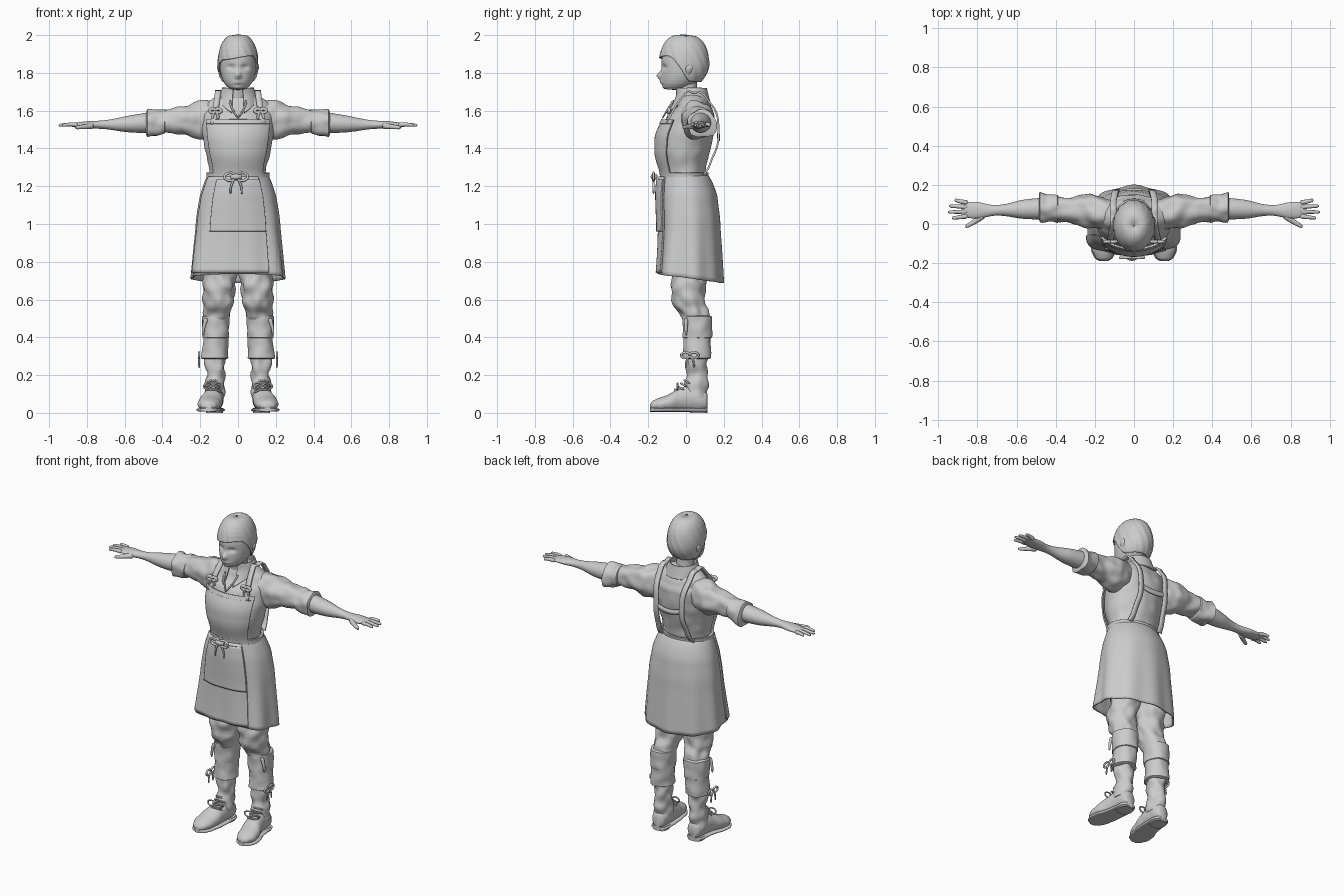
import bpy, bmesh
from math import sin, cos, pi, tau, exp, radians, remainder, copysign
from mathutils import Vector, noise

if "Cube" in bpy.data.objects:
    bpy.data.objects.remove(bpy.data.objects["Cube"])

clay = bpy.data.materials.new("clay_grey")
clay.use_nodes = True
clay.diffuse_color = (.6, .6, .6, 1)
clay.node_tree.nodes["Principled BSDF"].inputs["Base Color"].default_value = clay.diffuse_color
FRONT = -pi / 2
UP = Vector((0, 0, 1))
SIDE = Vector((1, 0, 0))
DEPTH = Vector((0, 1, 0))


def build(name, rows, closed=True, mirror=False, thickness=0):
    """Bridge rows of points into a smooth surface object."""
    bm = bmesh.new()
    rings = [[bm.verts.new(p) for p in row] for row in rows]
    for lower, upper in zip(rings, rings[1:]):
        quads = list(zip(lower, lower[1:], upper[1:], upper))
        if closed:
            quads.append((lower[-1], lower[0], upper[0], upper[-1]))
        for quad in quads:
            bm.faces.new(quad)
    if closed:
        bm.faces.new(rings[0])
        bm.faces.new(rings[-1])
    bmesh.ops.remove_doubles(bm, verts=bm.verts, dist=.0001)
    bmesh.ops.recalc_face_normals(bm, faces=bm.faces)
    mesh = bpy.data.meshes.new(name)
    bm.to_mesh(mesh)
    bm.free()
    mesh.materials.append(clay)
    mesh.shade_smooth()
    mesh.set_sharp_from_angle(angle=radians(50))
    part = bpy.data.objects.new(name, mesh)
    bpy.context.collection.objects.link(part)
    if thickness:
        solid = part.modifiers.new("thickness", 'SOLIDIFY')
        solid.thickness, solid.offset = thickness, 0
    if mirror:
        part.modifiers.new("mirror", 'MIRROR')


def section(keys, t):
    """Smooth interpolation of keys (t, values...) at t."""
    k = max(i for i in range(len(keys) - 1) if i == 0 or keys[i][0] <= t)
    start, end = keys[k], keys[k + 1]
    before, after = keys[max(k - 1, 0)], keys[min(k + 2, len(keys) - 1)]
    f = (t - start[0]) / (end[0] - start[0])
    weight = f * f * (3 - 2 * f)
    values = []
    for p, a, b, q in list(zip(before, start, end, after))[1:]:
        rise_a = (b - p) / (end[0] - before[0])
        rise_b = (q - a) / (after[0] - start[0])
        values.append((a + rise_a * (t - start[0])) * (1 - weight) + (b + rise_b * (t - end[0])) * weight)
    return values


def point(keys, t, angle, off=0, axis='z', power=1, wrinkle=0):
    """Point on an oval body; power below one makes it boxier."""
    ca, cb, ra, rb = section(keys, t)
    u, v = (copysign(abs(w) ** power, w) for w in (cos(angle), sin(angle)))

    def place(grow):
        p, q = ca + max(ra + grow, .002) * u, cb + max(rb + grow, .002) * v
        return Vector({'x': (t, p, q), 'y': (p, t, q), 'z': (p, q, t)}[axis])
    return place(off + wrinkle * noise.noise(place(0) * 17))


def loft(name, keys, mirror=False, sides=48, steps=8, warp=None, rim=0, **style):
    spans = list(zip(keys, keys[1:]))
    levels = [a[0] + (b[0] - a[0]) * i / steps for a, b in spans for i in range(steps)] + [keys[-1][0]]
    stops = [(t, 0) for t in levels]
    if rim:
        stops = [(levels[0] - rim / 2, -rim)] + stops + [(levels[-1] + rim / 2, -rim)]
    rows = [[point(keys, t, tau * i / sides, grow, **style) for i in range(sides)] for t, grow in stops]
    build(name, [[warp(p) for p in row] for row in rows] if warp else rows, mirror=mirror)


def patch(name, keys, low, high, half, off, middle=FRONT, thickness=.008, cols=96, levels=24):
    """Cloth lying over a body, reaching half an angle each way from its middle."""
    rows = []
    for j in range(levels + 1):
        row = []
        for i in range(cols + 1):
            angle = middle + half * (2 * i / cols - 1)
            bottom = low(angle) if callable(low) else low
            t = bottom + (high - bottom) * j / levels
            row.append(point(keys, t, angle, off(angle, t) if callable(off) else off))
        rows.append(row)
    build(name, rows, False, thickness=thickness)


def curve(points, steps=6):
    keys = [(i, *p) for i, p in enumerate(points)]
    return [Vector(section(keys, i / steps)) for i in range((len(points) - 1) * steps + 1)]


def tube(name, points, start, end, mirror=False, sides=10):
    path = curve(points)
    rows, turn, last = [], None, None
    for i, p in enumerate(path):
        way = (path[min(i + 1, len(path) - 1)] - path[max(i - 1, 0)]).normalized()
        turn = last.rotation_difference(way) @ turn if last else way.to_track_quat('Z', 'Y')
        last = way
        r = start + (end - start) * i / (len(path) - 1)
        if p in (path[0], path[-1]):
            r *= .6
        rows.append([p + turn @ Vector((r * cos(tau * k / sides), r * sin(tau * k / sides), 0))
                     for k in range(sides)])
    build(name, rows, mirror=mirror)


def ribbon(name, points, side, mirror=False):
    build(name, [[p - side, p, p + side] for p in curve(points)], False, mirror, .01)


def bow(name, centre, across, size, radius, mirror=False):
    c = Vector(centre)
    for reach in (across * size, -across * size):
        turns = [tau * i / 8 for i in range(9)]
        tube(name + "_loop", [c + reach * (1 - cos(a)) / 2 + UP * size * sin(a) / 3 for a in turns],
             radius, radius, mirror)
        tube(name + "_tail", [c, c + reach * .4 - UP * size * .7, c + reach * .5 - UP * size * 1.5],
             radius, radius * .7, mirror)


def egg(grow):
    """Head shape, with the jaw carried forward."""
    keys = []
    for i in range(17):
        a = pi * (i / 16 - .5)
        r = max(cos(a), 0) ** .7 * grow
        keys.append((1.85 + .14 * grow * sin(a), 0, -.01 - .05 * max(0, -sin(a)) ** 2, .096 * r, .12 * r))
    return keys


# Head
def bump(p, x, z, width, height):
    return exp(-((abs(p.x) - x) / width) ** 2 - ((p.z - z) / height) ** 2)


def face(p):
    if p.y < -.03:
        p.y += .014 * bump(p, .036, 1.83, .022, .014) - .025 * bump(p, 0, 1.785, .015, .02)
        p.y -= .008 * bump(p, 0, 1.75, .025, .01) + .006 * bump(p, 0, 1.72, .03, .01)
    return p


def hairline(angle):
    ahead = -sin(angle)
    f = min(max((ahead + .5) / 1.2, 0), 1)
    return 1.755 + .125 * f * f * (3 - 2 * f) + .02 * cos(angle) * max(ahead, 0)


loft("head", egg(1), sides=96, steps=4, warp=face)
hair = egg(1.07)
patch("hair", hair, hairline, hair[-1][0], pi, lambda a, t: .0015 * sin(a * 15 + t * 60) * min(1, (2 - t) * 8))
loft("ear", [(1.785, .09, .01, .005, .005), (1.825, .1, .015, .01, .02), (1.845, .1, .02, .004, .006)], True)
loft("neck", [(1.6, 0, .03, .07, .07), (1.66, 0, .015, .054, .054), (1.77, 0, 0, .053, .056)])

# Shirt with open collar and rolled sleeves
torso = [(1.2, 0, -.01, .165, .12), (1.26, 0, -.01, .147, .11), (1.4, 0, -.01, .175, .14),
         (1.55, 0, .02, .19, .13), (1.61, 0, .035, .178, .1), (1.66, 0, .035, .14, .075), (1.7, 0, .03, .06, .05)]
loft("shirt", torso, sides=64, wrinkle=.006)
loft("sleeve", [(.1, .045, 1.57, .07, .08), (.2, .06, 1.55, .085, .1), (.3, .07, 1.55, .072, .075),
                (.43, .08, 1.54, .06, .06)], True, axis='x', wrinkle=.014)
loft("rolled_cuff", [(.39, .08, 1.54, .07, .067), (.48, .085, 1.53, .076, .074)], True, axis='x',
     wrinkle=.014, rim=.012)
collar = [(1.56, 0, .01, .105, .14), (1.65, 0, .03, .098, .09), (1.73, 0, .025, .072, .075)]
patch("collar", collar, lambda a: 1.645 - .065 * max(0, -sin(a)) ** 3, 1.72, pi - .3, .004, middle=-FRONT)
tube("shirt_opening", [(.045, -.065, 1.655), (.03, -.095, 1.61), (0, -.125, 1.56)], .006, .004, True)

# Forearms and hands
loft("forearm", [(.43, .08, 1.54, .056, .056), (.57, .075, 1.53, .048, .045), (.7, .07, 1.526, .027, .024),
                 (.8, .07, 1.525, .042, .019), (.88, .075, 1.523, .036, .009)], True, axis='x')
for i, finger in enumerate(("index", "middle", "ring", "little")):
    root, tip = .04 + .023 * i, .03 + .031 * i
    tube(finger + "_finger", [(.85, root, 1.524), (.89, (root + tip) / 2, 1.527),
                              (.95 - .012 * (i - 1.3) ** 2, tip, 1.522)], .0125, .008, True)
tube("thumb", [(.77, .045, 1.52), (.81, .015, 1.515), (.86, -.015, 1.51)], .018, .009, True)

# Wrapped apron with flaring front corners
skirt = [(.68, 0, .02, .245, .17), (.95, 0, .02, .22, .155), (1.1, 0, .013, .203, .15),
         (1.2, 0, .003, .178, .138), (1.27, 0, -.01, .148, .113)]


def folds(angle, t):
    drop = min(max((1.22 - t) * 2, 0), 1)
    corner = exp(-((abs(remainder(angle - FRONT, tau)) - .85) / .27) ** 2)
    return drop * (.035 * corner + .005 * sin(9 * angle)) + .003


patch("skirt", skirt, lambda a: .712 - .024 * sin(a), 1.27, pi, folds)
patch("front_panel", skirt, .742, 1.25, .9, lambda a, t: folds(a, t) + .01, middle=FRONT - .24)
patch("apron_pocket", skirt, .96, 1.235, .64, lambda a, t: folds(a, t) + .019)
patch("bib", torso, 1.25, 1.55, .93, .014)
patch("bib_hem", torso, 1.53, 1.553, .93, .019)
patch("waistband", torso, 1.245, 1.272, pi, .013, thickness=.012)
bow("waist_bow", (-.01, -.172, 1.25), SIDE, .06, .007)
tube("waist_knot", [(-.035, -.16, 1.25), (-.01, -.172, 1.25), (.015, -.16, 1.25)], .016, .016)

# Shoulder straps and back strap
ribbon("shoulder_strap", [(.13, -.105, 1.53), (.11, -.025, 1.665), (.105, .04, 1.695), (.105, .12, 1.65),
                          (.09, .172, 1.5), (.1, .135, 1.34), (.11, .095, 1.26)], SIDE * .016, True)
ribbon("back_strap", [(-.09, .17, 1.47), (0, .176, 1.455), (.09, .17, 1.47)], UP * .015)
bow("strap_knot", (.12, -.09, 1.6), SIDE, .03, .009, True)

# Trousers
loft("trouser_leg", [(.47, .11, .06, .06, .06), (.52, .107, .05, .075, .077), (.6, .102, .014, .081, .088),
                     (.75, .095, .03, .085, .098), (.95, .1, .03, .09, .11)], True, wrinkle=.018)

# Gaiters with side ties
gaiter = [(.29, .124, .055, .073, .075), (.4, .118, .06, .067, .072), (.51, .115, .06, .07, .074)]
loft("gaiter", gaiter, True, wrinkle=.007, rim=.012)
loft("gaiter_cuff", [(t, x, y, rx + .005, ry + .005) for t, x, y, rx, ry in gaiter[1:]], True,
     wrinkle=.008, rim=.012)
bow("gaiter_bow", (.206, .02, .305), DEPTH, .045, .006, True)
tube("gaiter_flap", [(.168, 0, .5), (.182, 0, .45), (.186, 0, .41)], .012, .005, True)

# Laced boots
foot = [(-.19, .155, .035, .015, .012), (-.17, .155, .04, .042, .027), (-.1, .15, .05, .061, .044),
        (-.03, .135, .068, .055, .062), (.04, .127, .075, .05, .068), (.1, .125, .065, .042, .052),
        (.115, .125, .06, .026, .04)]


def flatten(p):
    p.z = max(p.z, .018)
    return p


loft("boot_foot", foot, True, axis='y', warp=flatten)
loft("sole", [(y, x, .016, rx + .006, .01) for y, x, z, rx, rz in foot], True, axis='y', power=.6)
loft("heel", [(0, .125, .068, .045, .046), (.026, .125, .066, .047, .048)], True, power=.7)
loft("boot_shaft", [(.08, .126, .045, .05, .068), (.18, .122, .055, .05, .057), (.32, .12, .056, .054, .058)],
     True, wrinkle=.018)
for i in range(4):
    y, z = .017 * i - .05, .12 + .016 * i
    ends = [Vector((.13 + s, y + .02, z - .012)) for s in (-.04, .04)]
    tube("lace", [ends[0], (.13, y - .01, z + .004), ends[1]], .005, .005, True)
bow("lace_bow", (.13, -.045, .14), SIDE, .05, .0045, True)
